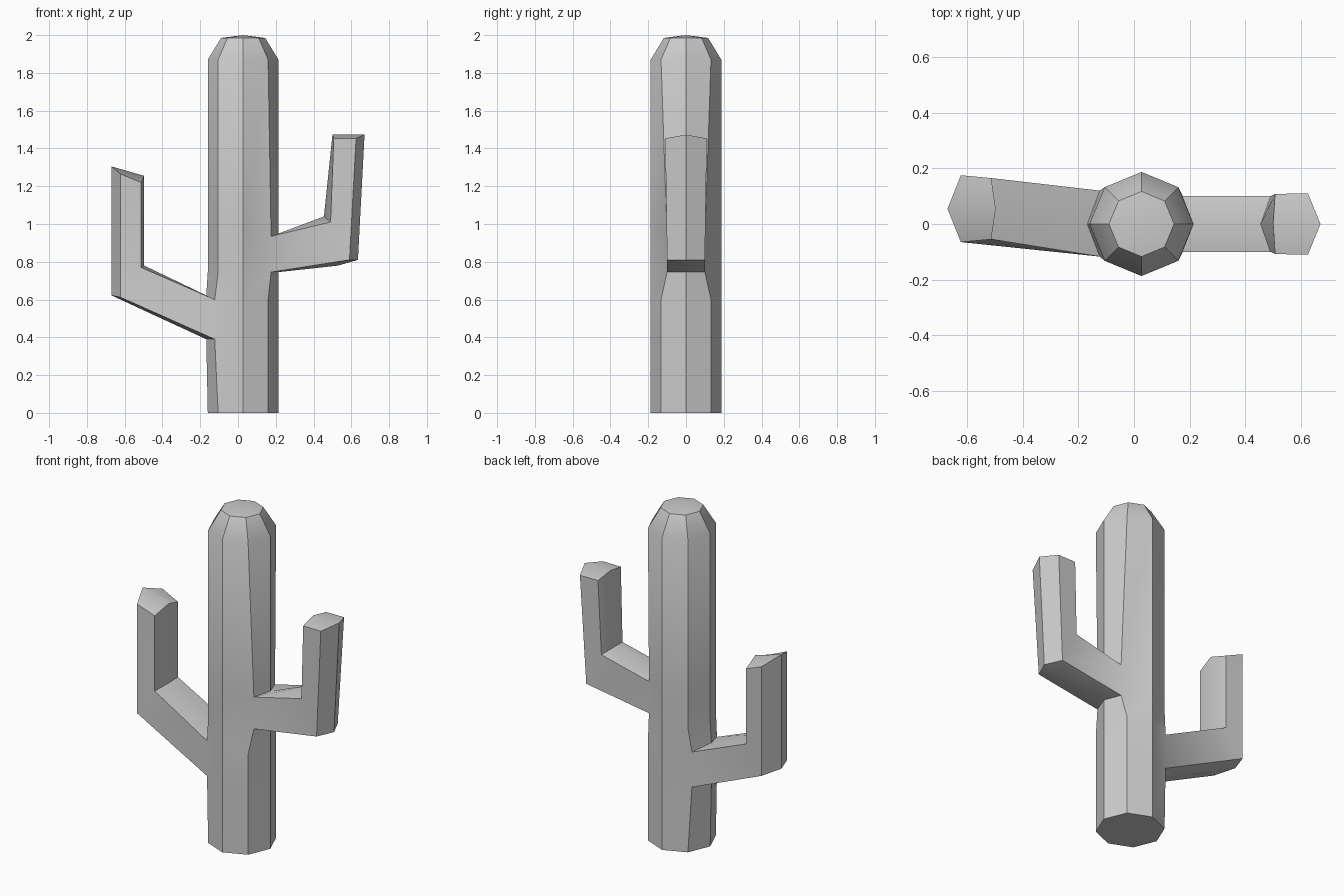
import bpy, bmesh, math

if "Cube" in bpy.data.objects:
    bpy.data.objects.remove(bpy.data.objects["Cube"])

bm = bmesh.new()
CX, R = 0.027, 0.187
LEFT, RIGHT = (3, 4, 5), (7, 0, 1)


def bridge(a, b):
    n = len(a)
    return [bm.faces.new((a[i], a[(i + 1) % n], b[(i + 1) % n], b[i])) for i in range(n)]


# Trunk: octagonal rings (height, radius), pulled in where the arms grow out
rings = []
for z, r in ((0, R), (0.39, R), (0.60, R), (0.745, R), (0.935, R), (1.87, R), (1.985, 0.117)):
    ring = []
    for k in range(8):
        a = math.radians(45 * k)
        ring.append(bm.verts.new((CX + r * math.cos(a), r * math.sin(a), z)))
    rings.append(ring)
for level in (1, 2):
    for k, y in ((3, 0.12), (5, -0.117)):
        rings[level][k].co.xy = (-0.123, y)
    rings[level][4].co.x = -0.168
for level in (3, 4):
    for k, y in ((1, 0.1), (7, -0.1)):
        rings[level][k].co.xy = (0.175, y)
rings[2][4].co.z = 0.622
rings[4][0].co.z = 0.943

bm.faces.new(rings[0][::-1])
walls = [bridge(a, b) for a, b in zip(rings, rings[1:])]
apex = bm.verts.new((CX, 0, 2.0))
for k in range(8):
    bm.faces.new((rings[-1][k], rings[-1][(k + 1) % 8], apex))


# Arms: six-sided lofts that continue from openings in the trunk
def arm(level, corners, sections, cy):
    front, ridge, back = corners
    lo, hi = rings[level], rings[level + 1]
    bmesh.ops.delete(bm, geom=[walls[level][k] for k in
                               (min(3, 4), 4)] if ridge == 4 else
                     [walls[level][7], walls[level][0]], context='FACES_ONLY')
    prev = [lo[ridge], lo[front], hi[front], hi[ridge], hi[back], lo[back]]
    # each section: outer ridge, outer corner, inner corner, inner ridge, half widths
    for o, oc, ic, i, wo, wi in sections:
        pts = [(o, 0), (oc, -wo), (ic, -wi), (i, 0), (ic, wi), (oc, wo)]
        cur = [bm.verts.new((p[0], cy + y, p[1])) for p, y in pts]
        bridge(prev, cur)
        prev = cur
    bm.faces.new(prev[:4])
    bm.faces.new((prev[0], prev[3], prev[4], prev[5]))


# Left arm
arm(1, (5, 4, 3), [
    ((-0.67, 0.622), (-0.622, 0.612), (-0.513, 0.77), (-0.497, 0.78), 0.12, 0.11),
    ((-0.67, 1.305), (-0.622, 1.265), (-0.513, 1.22), (-0.497, 1.255), 0.12, 0.11),
], 0.055)

# Right arm, with one extra point under its elbow
elbow = ((0.59, 0.81), (0.49, 1.01), (0.455, 1.04), 0.1, 0.1)
arm(3, (7, 0, 1), [
    ((0.53, 0.78), *elbow),
    ((0.635, 0.81), *elbow),
    ((0.67, 1.473), (0.625, 1.453), (0.507, 1.453), (0.50, 1.473), 0.11, 0.108),
], 0)

bmesh.ops.remove_doubles(bm, verts=bm.verts[:], dist=0.0005)
bmesh.ops.recalc_face_normals(bm, faces=bm.faces[:])
mesh = bpy.data.meshes.new("cactus")
bm.to_mesh(mesh)
bm.free()
obj = bpy.data.objects.new("cactus", mesh)
bpy.context.collection.objects.link(obj)
bpy.context.view_layer.objects.active = obj
obj.select_set(True)
bpy.ops.object.shade_smooth_by_angle(angle=math.radians(33))
